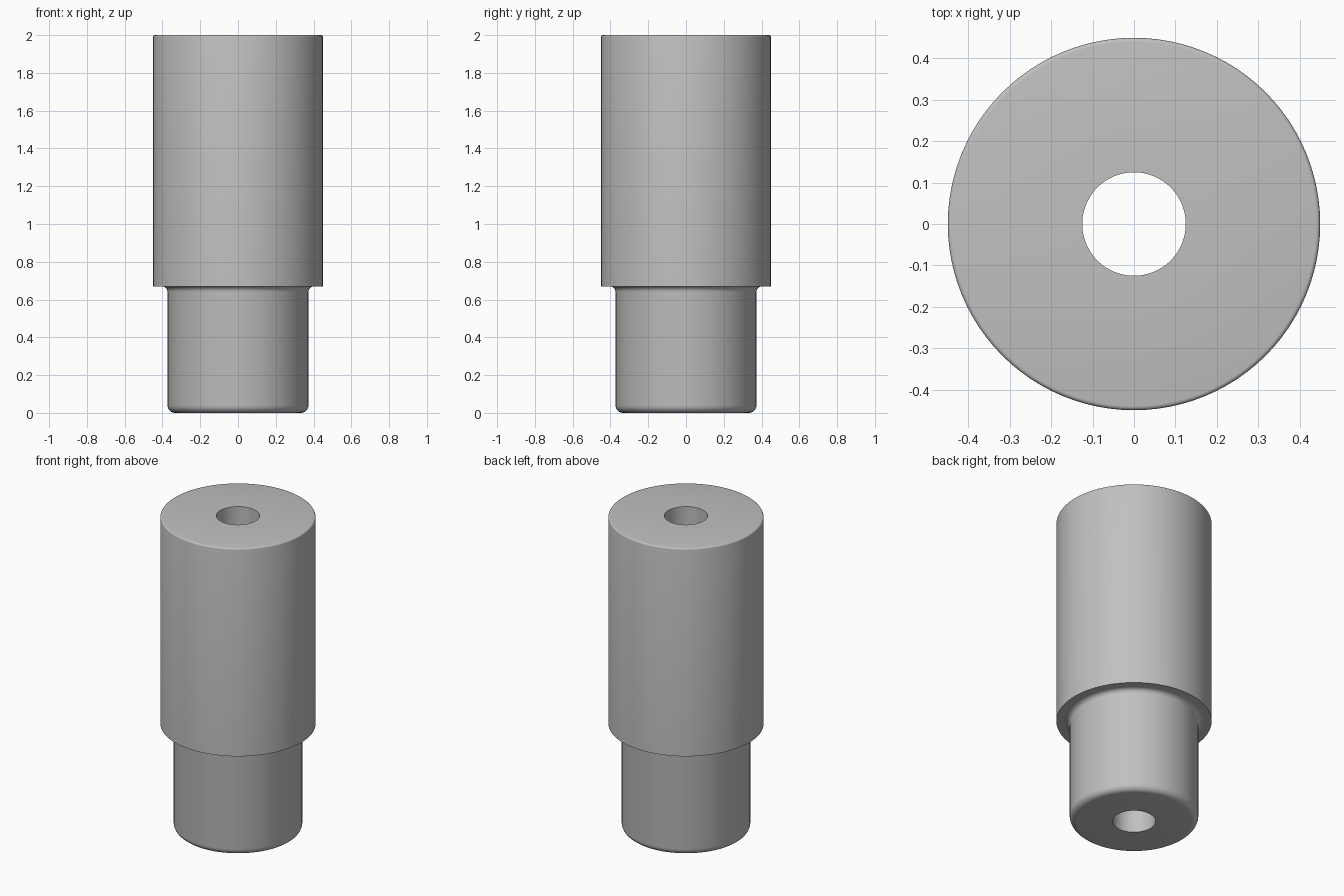
import bpy, bmesh
from math import sin, cos, pi, radians

SEGMENTS = 96
BORE, NECK, BODY = 0.125, 0.373, 0.45
SHOULDER, TOP = 0.67, 2.0

cube = bpy.data.objects.get("Cube")
if cube:
    bpy.data.objects.remove(cube, do_unlink=True)


def arc(cx, cz, radius, start, end, steps=6):
    """Points of a fillet in the radius/height plane, angles in degrees."""
    angles = [radians(start + (end - start) * i / steps) for i in range(steps + 1)]
    return [(cx + radius * cos(a), cz + radius * sin(a)) for a in angles]


def lathe(name, profile, material):
    """Revolve a closed radius/height profile around z."""
    bm = bmesh.new()
    verts = [bm.verts.new((r, 0, z)) for r, z in profile]
    edges = [bm.edges.new((a, b)) for a, b in zip(verts, verts[1:] + verts[:1])]
    bmesh.ops.spin(bm, geom=verts + edges, axis=(0, 0, 1), cent=(0, 0, 0),
                   angle=2 * pi, steps=SEGMENTS, use_merge=True)
    bmesh.ops.remove_doubles(bm, verts=bm.verts, dist=1e-5)
    bmesh.ops.recalc_face_normals(bm, faces=bm.faces)
    mesh = bpy.data.meshes.new(name)
    bm.to_mesh(mesh)
    bm.free()
    mesh.materials.append(material)
    obj = bpy.data.objects.new(name, mesh)
    bpy.context.collection.objects.link(obj)
    return obj


# Plain grey finish
grey = bpy.data.materials.new("grey")
grey.use_nodes = True
colour = (0.53, 0.53, 0.53, 1)
grey.diffuse_color = colour
grey.node_tree.nodes["Principled BSDF"].inputs["Base Color"].default_value = colour

# Stepped bushing: rounded foot, filleted neck, wide body, through bore
foot, fillet, rim = 0.04, 0.03, 0.01
profile = [(BORE, 0)]
profile += arc(NECK - foot, foot, foot, -90, 0)
profile += arc(NECK + fillet, SHOULDER - fillet, fillet, 180, 90)
profile += [(BODY, SHOULDER)]
profile += arc(BODY - rim, TOP - rim, rim, 0, 90, 4)
profile += [(BORE, TOP)]
bushing = lathe("stepped_bushing", profile, grey)

# Smooth shading with crisp rims
bpy.ops.object.select_all(action="DESELECT")
bushing.select_set(True)
bpy.context.view_layer.objects.active = bushing
bpy.ops.object.shade_smooth_by_angle(angle=radians(35))
